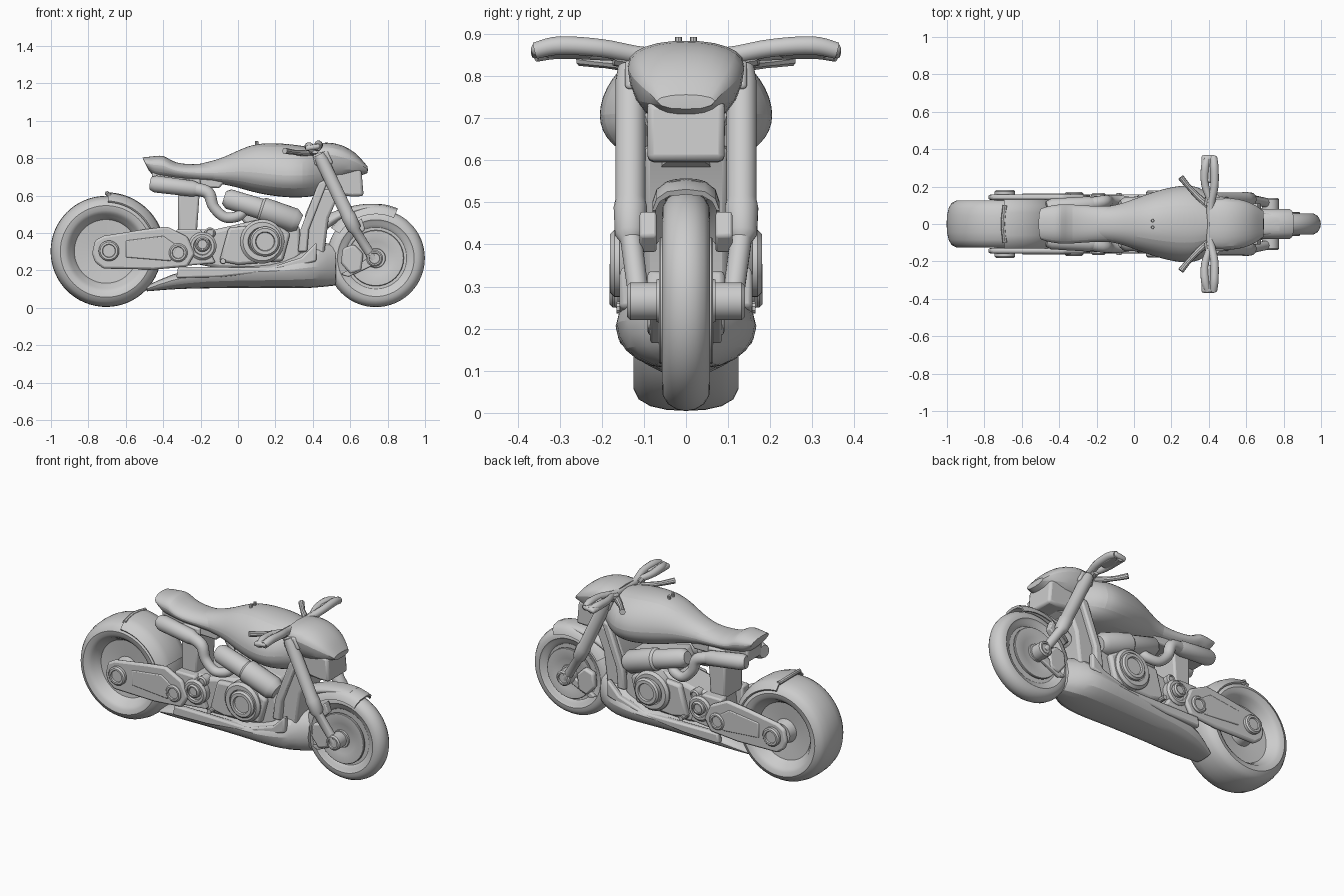
import bpy, bmesh
from math import cos, sin, pi, radians
from mathutils import Vector


def finish(name, bm, bevel=0, subsurf=0, angle=35):
    bmesh.ops.remove_doubles(bm, verts=bm.verts, dist=1e-5)
    bmesh.ops.recalc_face_normals(bm, faces=bm.faces)
    me = bpy.data.meshes.new(name)
    bm.to_mesh(me)
    bm.free()
    ob = bpy.data.objects.new(name, me)
    bpy.context.collection.objects.link(ob)
    if bevel:
        m = ob.modifiers.new("bevel", 'BEVEL')
        m.width, m.segments, m.limit_method = bevel, 2, 'ANGLE'
    if subsurf:
        m = ob.modifiers.new("subsurf", 'SUBSURF')
        m.levels = m.render_levels = subsurf
    bpy.ops.object.select_all(action='DESELECT')
    ob.select_set(True)
    bpy.context.view_layer.objects.active = ob
    bpy.ops.object.shade_smooth_by_angle(angle=radians(angle))
    return ob


def skin(name, rings, closed_rings=True, loop=False, caps=True, crease=False, **kw):
    bm = bmesh.new()
    cl = bm.edges.layers.float.new("crease_edge")
    vs = [[bm.verts.new(p) for p in r] for r in rings]
    n = len(vs[0])
    for i in range(len(vs) if loop else len(vs) - 1):
        a, b = vs[i], vs[(i + 1) % len(vs)]
        for j in range(n if closed_rings else n - 1):
            k = (j + 1) % n
            bm.faces.new((a[j], a[k], b[k], b[j]))
    if caps and not loop:
        for r in (vs[0], vs[-1]):
            f = bm.faces.new(r)
            for e in f.edges:
                e[cl] = 0.9 if crease else 0
    return finish(name, bm, **kw)


def body(name, sections, lean=0, subsurf=2):
    """Symmetric shell along x; section = (x, half width, bottom, widest z, top)."""
    rings = []
    for i, (x, w, z0, zm, z1) in enumerate(sections):
        up, dn = z1 - zm, zm - z0
        half = [(0, z1), (.5 * w, z1 - .08 * up), (.88 * w, zm + .52 * up), (1.03 * w, zm),
                (.88 * w, zm - .6 * dn), (.5 * w, z0), (0, z0)]
        pts = half + [(-y, z) for y, z in half[-2:0:-1]]
        rings.append([(x + (0 if i else lean * (z1 - z)), y, z) for y, z in pts])
    return skin(name, rings, crease=True, subsurf=subsurf, angle=30)


def lathe(name, cx, cz, half, a0=0, a1=360, steps=48, closed=False, **kw):
    """Spin a profile of (radius, y), mirrored in y, round an axle."""
    prof = half + [(r, -y) for r, y in half[::-1]]
    if closed:
        prof = half + [(r, -y) for r, y in half[-2:0:-1]]
    full = a1 - a0 == 360
    rings = []
    for i in range(steps if full else steps + 1):
        a = radians(a0 + (a1 - a0) * i / steps)
        rings.append([(cx + r * cos(a), y, cz + r * sin(a)) for r, y in prof])
    return skin(name, rings, closed_rings=closed, loop=full, **kw)


def disc(name, x, z, r, y0, y1, side, edge=.008):
    """Round cap facing sideways."""
    rings = []
    for rad, y in ((r, y0), (r, y1 - edge), (r - edge, y1), (r * .65, y1), (r * .6, y1 - edge)):
        rings.append([(x + rad * cos(2 * pi * i / 32), side * y, z + rad * sin(2 * pi * i / 32))
                      for i in range(32)])
    return skin(name, rings)


def plate(name, prof, y0, y1, bevel=.01):
    """Side profile (x, z) extruded between two y values."""
    return skin(name, [[(x, y, z) for x, z in prof] for y in (y0, y1)], bevel=bevel)


def tube(name, pts, radii, seg=16, smooth=True):
    """Round bar through points with a radius at each."""
    P = [Vector(p) for p in pts]
    if smooth and len(P) > 2:
        Q, R = [], []
        for i in range(len(P) - 1):
            a, b, c, d = P[max(i - 1, 0)], P[i], P[i + 1], P[min(i + 2, len(P) - 1)]
            for k in range(5):
                t = k / 5
                Q.append(.5 * (2 * b + (c - a) * t + (2 * a - 5 * b + 4 * c - d) * t * t
                               + (3 * b - a - 3 * c + d) * t ** 3))
                R.append(radii[i] * (1 - t) + radii[i + 1] * t)
        P, radii = Q + [P[-1]], R + [radii[-1]]
    rings = []
    u = None
    for i, p in enumerate(P):
        t = (P[min(i + 1, len(P) - 1)] - P[max(i - 1, 0)]).normalized()
        u = t.orthogonal().normalized() if u is None else (u - t * u.dot(t)).normalized()
        v = t.cross(u)
        rings.append([p + radii[i] * (u * cos(2 * pi * j / seg) + v * sin(2 * pi * j / seg))
                      for j in range(seg)])
    return skin(name, rings)


# Wheels: tyre, rim lip, dished centre, hub
RX, RZ, FX, FZ = -.705, .302, .737, .266
lathe("rear_wheel", RX, RZ, [(.297, .0), (.295, .045), (.286, .085), (.27, .112), (.245, .125), (.22, .12),
      (.203, .108), (.195, .095), (.185, .085), (.17, .06), (.07, .05), (.06, .1), (0, .1)], steps=64)
lathe("front_wheel", FX, FZ, [(.262, .0), (.258, .022), (.245, .043), (.225, .055), (.205, .057), (.195, .05),
      (.18, .046), (.165, .034), (.06, .03), (.05, .07), (0, .07)], steps=64)

# Fenders
lathe("front_fender", FX, FZ, [(.29, 0), (.284, .045), (.265, .07), (.235, .08), (.235, .072), (.258, .062),
      (.272, .04), (.276, 0)], 66, 146, 20, closed=True)
body("front_fender_crown", [(.475, .055, .42, .45, .50), (.53, .062, .46, .49, .525), (.62, .064, .50, .525, .55),
     (.71, .06, .52, .54, .56), (.78, .045, .535, .545, .552)])
lathe("rear_fender", RX, RZ, [(.316, 0), (.313, .06), (.303, .1), (.27, .132), (.262, .126), (.295, .098),
      (.303, .06), (.305, 0)], 20, 88, 20, closed=True)
tube("rear_fender_tip", [(-.69, -.1, .603), (-.70, 0, .612), (-.69, .1, .603)], [.012] * 3, 8)

# Fuel tank, seat and head fairing
body("fuel_tank", [(-.22, .085, .68, .72, .768), (-.1, .10, .665, .72, .795), (0, .135, .645, .73, .845),
     (.1, .175, .612, .72, .888), (.25, .215, .59, .70, .884), (.35, .205, .59, .705, .87),
     (.42, .15, .60, .71, .855), (.48, .10, .62, .72, .845)])
body("seat", [(-.512, .085, .735, .775, .805), (-.45, .10, .70, .765, .812), (-.39, .108, .695, .765, .82),
     (-.345, .108, .69, .73, .772), (-.2, .095, .675, .72, .765), (-.07, .10, .665, .72, .8)], lean=.5)
body("head_fairing", [(.40, .13, .70, .835, .875), (.47, .145, .68, .835, .89), (.56, .138, .685, .815, .875),
     (.63, .115, .70, .785, .83), (.665, .09, .71, .765, .79), (.694, .07, .722, .74, .755)], subsurf=1)
plate("headlight_panel", [(.42, .62), (.61, .595), (.672, .598), (.66, .735), (.5, .78), (.42, .78)],
      -.092, .092, .015)
for s in (1, -1):
    tube("tank_cap_stud", [(.1, s * .018, .86), (.1, s * .018, .893)], [.01, .008], 8)

# Belly pan, radiator and steering neck
body("belly_pan", [(-.49, .06, .088, .10, .118), (-.36, .13, .10, .15, .18), (-.2, .15, .105, .19, .225),
     (.1, .16, .108, .20, .225), (.25, .172, .105, .205, .25), (.36, .17, .105, .215, .33),
     (.43, .15, .11, .22, .36), (.525, .075, .12, .22, .34)], subsurf=1)
plate("radiator", [(.33, .28), (.46, .28), (.485, .48), (.55, .63), (.42, .64), (.36, .5)], -.1, .1, .015)
tube("steering_neck", [(.41, 0, .84), (.52, 0, .58)], [.06, .06])

# Engine core and gearbox
plate("engine_block", [(-.3, .25), (-.1, .21), (.25, .2), (.34, .28), (.33, .44), (.1, .47), (-.12, .42),
      (-.28, .42)], -.105, .105, .02)
plate("cylinder_block", [(-.03, .54), (.05, .43), (.32, .42), (.33, .52), (.0, .6)], -.06, .06, .015)
plate("rear_subframe", [(-.32, .4), (-.22, .4), (-.2, .69), (-.32, .69)], -.085, .085, .012)
plate("under_seat_tray", [(-.46, .65), (-.1, .64), (-.05, .7), (-.46, .73)], -.07, .07)

for s in (1, -1):
    side = "left" if s > 0 else "right"

    # Swingarm with axle boss
    plate(side + "_swingarm", [(-.78, .29), (-.765, .36), (-.72, .385), (-.5, .42), (-.38, .435), (-.27, .38),
          (-.23, .29), (-.27, .22), (-.45, .205), (-.72, .21), (-.765, .245)], s * .128, s * .158, .012)
    plate(side + "_swingarm_cover", [(-.6, .27), (-.6, .36), (-.4, .385), (-.32, .33), (-.36, .25)],
          s * .15, s * .163, .006)
    disc(side + "_rear_axle_cap", -.69, .305, .055, .09, .182, s)
    disc(side + "_swingarm_pivot", -.32, .295, .05, .1, .17, s)
    plate(side + "_swingarm_bracket", [(-.33, .22), (-.33, .42), (-.2, .42), (-.12, .24)], s * .07, s * .135)

    # Engine covers and cylinders
    disc(side + "_clutch_cover", .13, .355, .118, .09, .158, s, .015)
    disc(side + "_clutch_cap", .145, .355, .08, .12, .18, s, .01)
    disc(side + "_gearbox_cover", -.19, .33, .075, .08, .15, s, .012)
    disc(side + "_gearbox_cap", -.19, .34, .04, .12, .165, s)
    disc(side + "_gearbox_port", -.15, .40, .03, .08, .14, s)
    plate(side + "_crankcase", [(-.1, .25), (.0, .23), (.24, .25), (.28, .4), (.2, .45), (-.05, .43)],
          s * .09, s * .135, .015)
    tube(side + "_cylinder", [(-.075, s * .09, .59), (-.05, s * .09, .582), (.12, s * .095, .53), (.13, s * .095, .527),
         (.30, s * .095, .468), (.33, s * .095, .455)], [.035, .054, .056, .066, .066, .045], 20, False)

    # Exhaust: under-seat silencer sweeping down to the engine
    tube(side + "_silencer", [(-.465, s * .085, .665), (-.44, s * .09, .662), (-.24, s * .105, .637), (-.2, s * .108, .63)],
         [.036, .046, .043, .03], 20, False)
    tube(side + "_exhaust_pipe", [(-.24, s * .105, .637), (-.16, s * .12, .615), (-.13, s * .125, .54),
         (-.07, s * .125, .485), (.0, s * .11, .49), (.03, s * .09, .52)], [.036, .034, .029, .028, .028, .028])

    # Frame spar and lower rail
    plate(side + "_frame_spar", [(.43, .67), (.485, .69), (.38, .42), (.37, .3), (.32, .3), (.335, .42)],
          s * .09, s * .13, .01)
    plate(side + "_lower_rail", [(-.33, .16), (-.32, .22), (.17, .215), (.34, .27), (.42, .35), (.42, .25),
          (.25, .2), (-.1, .165)], s * .12, s * .158, .01)
    tube(side + "_footpeg", [(-.08, s * .1, .25), (-.08, s * .165, .25)], [.016, .014], 10)

    # Fork: thick upper tube, collar, slim lower leg, axle clamp
    tube(side + "_fork", [(.432, s * .132, .82), (.45, s * .132, .785), (.583, s * .132, .505), (.592, s * .132, .487),
         (.622, s * .132, .425), (.63, s * .13, .41), (.725, s * .11, .26)],
         [.03, .036, .036, .04, .037, .026, .025], 20, False)
    disc(side + "_front_axle_cap", .73, .265, .045, .06, .14, s)
    disc(side + "_brake_disc", FX, FZ, .15, .052, .064, s, .003)
    plate(side + "_brake_caliper", [(.55, .24), (.56, .32), (.62, .34), (.67, .29), (.66, .2), (.6, .18)],
          s * .052, s * .092, .012)
    plate(side + "_caliper_arm", [(.55, .18), (.59, .165), (.75, .24), (.72, .28)], s * .06, s * .085, .006)
    plate(side + "_fender_stay", [(.60, .42), (.64, .38), (.68, .42), (.66, .48)], s * .07, s * .11, .006)
    plate(side + "_triple_clamp", [(.41, .76), (.40, .82), (.48, .84), (.51, .77)], 0, s * .145)

    # Handlebar, grip guard and lever
    tube(side + "_handlebar", [(.41, 0, .85), (.41, s * .1, .848), (.43, s * .2, .866), (.43, s * .30, .872),
         (.425, s * .358, .86)], [.018, .022, .022, .023, .02], 12)
    tube(side + "_grip", [(.41, s * .12, .85), (.38, s * .21, .858), (.38, s * .30, .863), (.395, s * .358, .853)],
         [.017, .021, .023, .02], 12)
    plate(side + "_grip_guard", [(.36, .838), (.36, .868), (.44, .88), (.44, .85)], s * .22, s * .368, .012)
    tube(side + "_lever", [(.42, s * .08, .83), (.36, s * .13, .828), (.30, s * .19, .832), (.25, s * .25, .84)],
         [.02, .018, .014, .017], 10)
    tube(side + "_switch_box", [(.40, s * .1, .838), (.41, s * .17, .848)], [.028, .024], 10)
